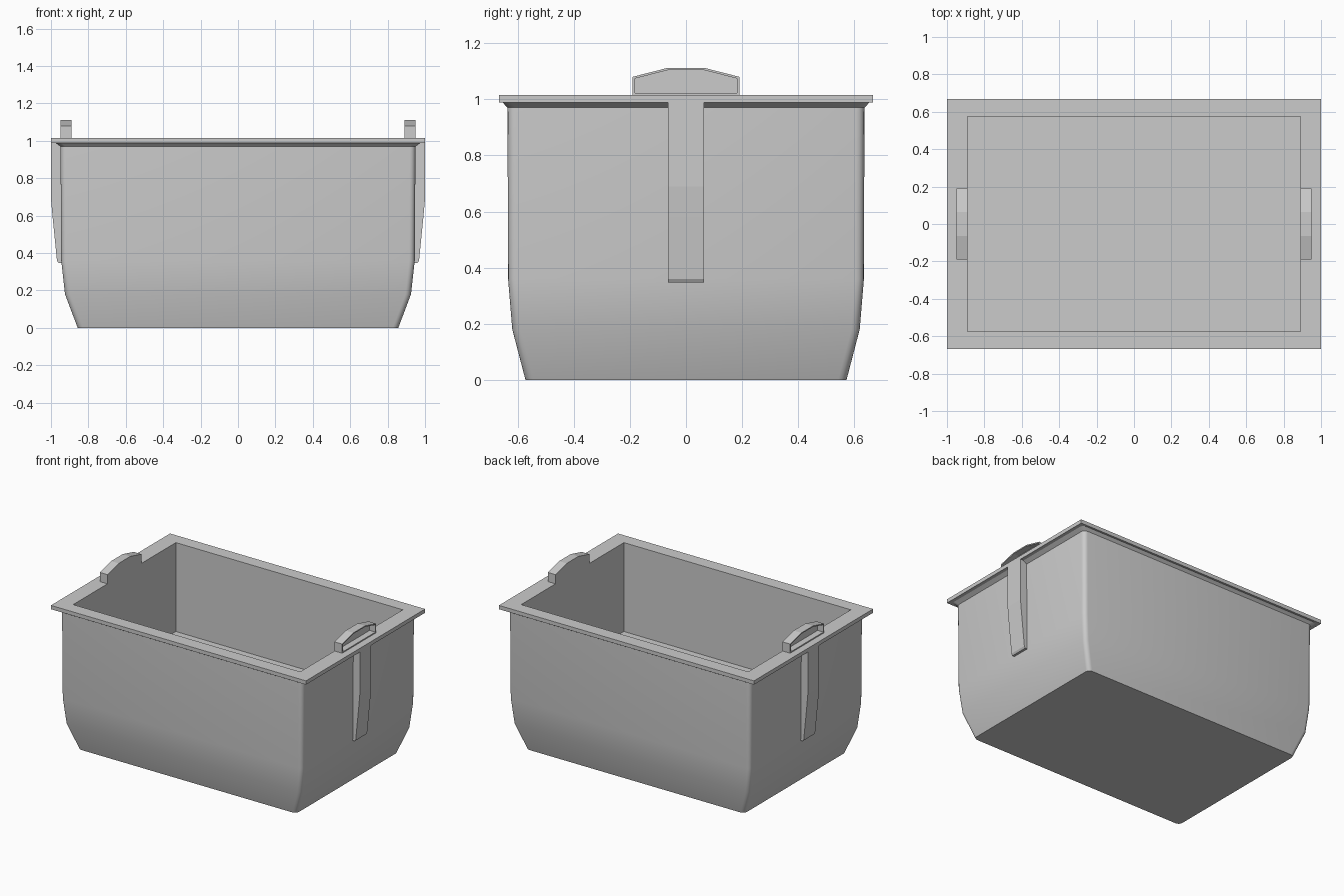
import bpy, bmesh
from math import cos, sin, pi

if "Cube" in bpy.data.objects:
    bpy.data.objects.remove(bpy.data.objects["Cube"])


def finish(name, bm, mirror=False, smooth=False):
    bmesh.ops.recalc_face_normals(bm, faces=bm.faces[:])
    mesh = bpy.data.meshes.new(name)
    bm.to_mesh(mesh)
    bm.free()
    ob = bpy.data.objects.new(name, mesh)
    bpy.context.collection.objects.link(ob)
    if mirror:
        ob.modifiers.new("mirror", 'MIRROR')
    if smooth:
        bpy.ops.object.select_all(action='DESELECT')
        ob.select_set(True)
        bpy.context.view_layer.objects.active = ob
        bpy.ops.object.shade_smooth_by_angle()
    return ob


def rect(hx, hy, r=0.0, seg=4):
    """Rectangle outline, with rounded corners when r > 0."""
    pts = []
    for i, (sx, sy) in enumerate([(1, 1), (-1, 1), (-1, -1), (1, -1)]):
        if r == 0:
            pts.append((sx * hx, sy * hy))
            continue
        for k in range(seg + 1):
            a = (i + k / seg) * pi / 2
            pts.append((sx * (hx - r) + r * cos(a), sy * (hy - r) + r * sin(a)))
    return pts


def loft(sections, r):
    """Skin a stack of (half x, half y, z) rectangles."""
    bm = bmesh.new()
    rings = [[bm.verts.new((x, y, z)) for x, y in rect(hx, hy, r)]
             for hx, hy, z in sections]
    for a, b in zip(rings, rings[1:]):
        for i in range(len(a)):
            j = (i + 1) % len(a)
            bm.faces.new((a[i], a[j], b[j], b[i]))
    return bm, rings


def prism(points, offset):
    """Extrude a flat polygon by a vector."""
    bm = bmesh.new()
    face = bm.faces.new([bm.verts.new(p) for p in points])
    new = bmesh.ops.extrude_face_region(bm, geom=[face], use_keep_orig=True)['geom']
    bmesh.ops.translate(bm, vec=offset,
                        verts=[v for v in new if isinstance(v, bmesh.types.BMVert)])
    bmesh.ops.recalc_face_normals(bm, faces=bm.faces[:])
    return bm


# Outer shell: tapered foot, straight walls, flare under the rim
bm, rings = loft([(0.857, 0.572, 0), (0.925, 0.619, 0.18), (0.945, 0.634, 0.36),
                  (0.949, 0.636, 0.97), (0.978, 0.655, 0.99)], 0.03)
bm.faces.new(rings[0])
finish("tub_shell", bm, smooth=True)

# Rim and the straight-sided cavity with its raised floor
bm, rings = loft([(0.93, 0.61, 0.988), (1.0, 0.667, 0.988), (1.0, 0.667, 1.015),
                  (0.89, 0.575, 1.015), (0.89, 0.575, 0.385)], 0)
bm.faces.new(rings[-1])
ob = finish("rim_and_cavity", bm)
# make sure the floor faces up
if ob.data.polygons[-1].normal.z < 0:
    ob.data.flip_normals()

# Side ribs that taper towards the bottom
rib = [(0.92, 0.99), (1.0, 0.99), (1.0, 0.69), (0.99, 0.58), (0.968, 0.36),
       (0.96, 0.347), (0.92, 0.347)]
finish("side_ribs", prism([(x, -0.064, z) for x, z in rib], (0, 0.128, 0)), mirror=True)

# Handle tabs with a recess in the outer face
tab = [(-0.19, 1.015), (0.19, 1.015), (0.19, 1.08), (0.065, 1.112),
       (-0.065, 1.112), (-0.19, 1.08)]
bm = prism([(0.89, y, z) for y, z in tab], (0.06, 0, 0))
outer = [f for f in bm.faces if f.normal.x > 0.9]
bmesh.ops.inset_region(bm, faces=outer, thickness=0.008, use_even_offset=True)
inner = bmesh.ops.extrude_face_region(bm, geom=outer)['geom']
bmesh.ops.delete(bm, geom=outer, context='FACES_ONLY')
bmesh.ops.translate(bm, vec=(-0.045, 0, 0),
                    verts=[v for v in inner if isinstance(v, bmesh.types.BMVert)])
finish("handle_tabs", bm, mirror=True)
